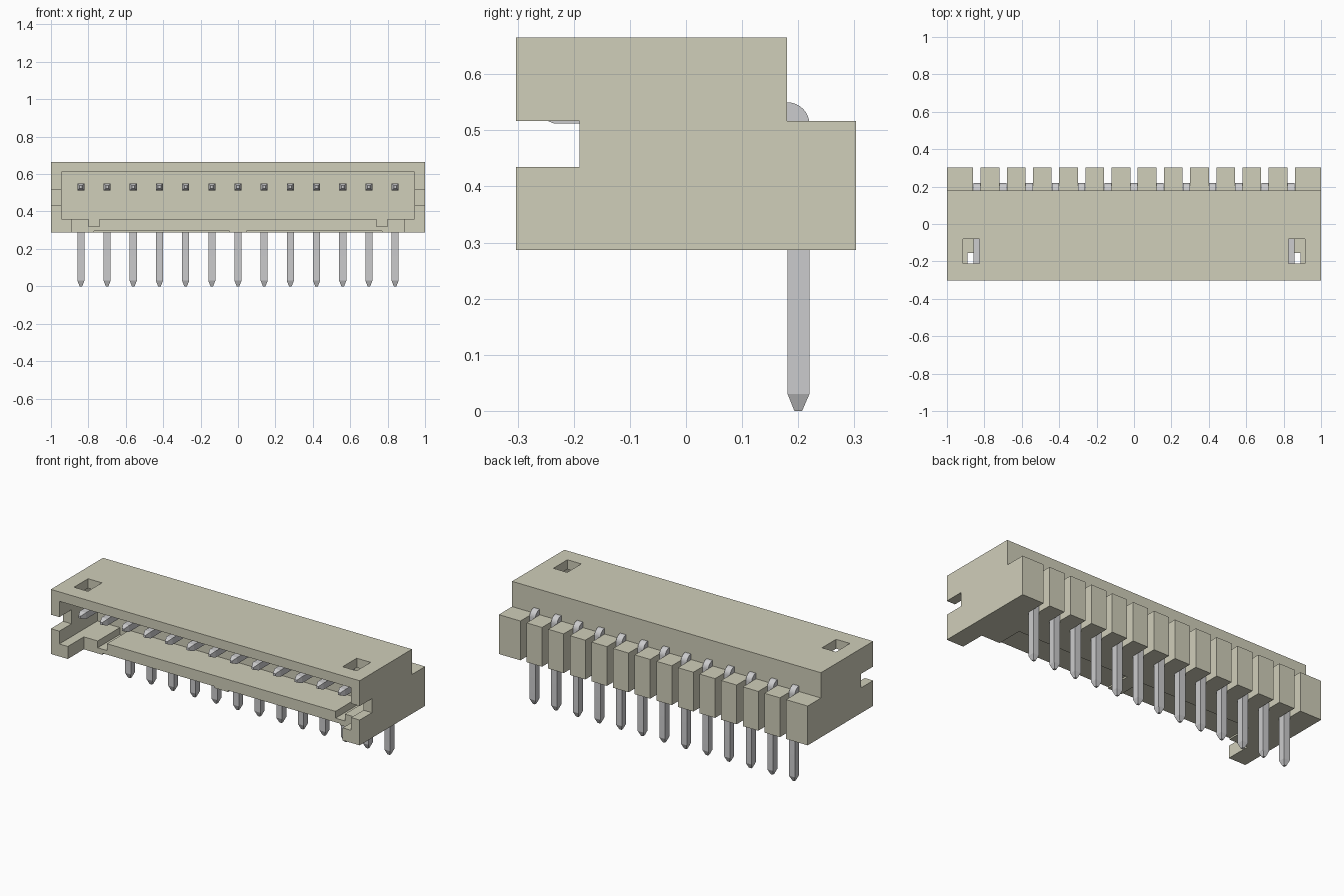
import bpy, bmesh, math

cube = bpy.data.objects.get("Cube")
if cube:
    bpy.data.objects.remove(cube, do_unlink=True)


def material(name, rgb, metallic=0.0):
    m = bpy.data.materials.new(name)
    m.use_nodes = True
    m.diffuse_color = (*rgb, 1)
    m.node_tree.nodes["Principled BSDF"].inputs["Base Color"].default_value = (*rgb, 1)
    return m


BEIGE = material("beige plastic", (0.63, 0.62, 0.49))
GREY = material("pin grey", (0.60, 0.60, 0.61))


def new_object(name, bm, mat=None):
    bmesh.ops.recalc_face_normals(bm, faces=bm.faces)
    mesh = bpy.data.meshes.new(name)
    bm.to_mesh(mesh)
    bm.free()
    if mat:
        mesh.materials.append(mat)
    ob = bpy.data.objects.new(name, mesh)
    bpy.context.collection.objects.link(ob)
    return ob


def activate(ob):
    bpy.ops.object.select_all(action='DESELECT')
    ob.select_set(True)
    bpy.context.view_layer.objects.active = ob


def cut(ob, boxes):
    """Subtract separate boxes given as (x0, x1, y0, y1, z0, z1)."""
    bm = bmesh.new()
    for x0, x1, y0, y1, z0, z1 in boxes:
        verts = bmesh.ops.create_cube(bm, size=1)["verts"]
        for v in verts:
            v.co = (x1 if v.co.x > 0 else x0, y1 if v.co.y > 0 else y0, z1 if v.co.z > 0 else z0)
    cutter = new_object("cutter", bm)
    cutter.hide_render = True
    mod = ob.modifiers.new("cut", 'BOOLEAN')
    mod.operation = 'DIFFERENCE'
    mod.solver = 'EXACT'
    mod.object = cutter
    activate(ob)
    bpy.ops.object.modifier_apply(modifier=mod.name)
    bpy.data.objects.remove(cutter, do_unlink=True)


def both_sides(x0, x1, *rest):
    return [(x0, x1, *rest), (-x1, -x0, *rest)]


PIN_X = [(i - 6) * 0.14 for i in range(13)]

# Housing: stepped side profile extruded along x
profile = [(-0.303, 0.287), (0.303, 0.287), (0.303, 0.517),
           (0.18, 0.517), (0.18, 0.665), (-0.303, 0.665)]
bm = bmesh.new()
face = bm.faces.new([bm.verts.new((-1, y, z)) for y, z in profile])
ext = bmesh.ops.extrude_face_region(bm, geom=[face])
bmesh.ops.translate(bm, vec=(2, 0, 0),
                    verts=[g for g in ext["geom"] if isinstance(g, bmesh.types.BMVert)])
housing = new_object("housing", bm, BEIGE)

# Mating cavity, set-back floor, open side notches
cut(housing, [(-0.945, 0.945, -0.4, 0.05, 0.36, 0.61)])
cut(housing, [(-0.89, 0.89, -0.4, -0.155, 0.2, 0.4)])
cut(housing, [(-1.1, 1.1, -0.4, -0.19, 0.435, 0.517)])
# Keying channels in the floor, latch windows in the top
cut(housing, both_sides(0.74, 0.80, -0.2, 0.05, 0.32, 0.4))
cut(housing, both_sides(0.825, 0.915, -0.21, -0.08, 0.58, 0.7))
# Shallow relief under the floor, leaving a middle rib
cut(housing, both_sides(0.045, 0.77, -0.2, 0.0, 0.2, 0.296))
# Slots in the rear ledge for the pins
cut(housing, [(x - 0.02, x + 0.02, 0.18, 0.4, 0.2, 0.6) for x in PIN_X])

# Right-angle pin: square section swept round the bend, tapered tips
stations = [((0.193, 0), (0.207, 0), 0.007),
            ((0.181, 0.03), (0.22, 0.03), 0.019)]
for i in range(9):
    a = math.radians(90 * i / 8)
    c, s = math.cos(a), math.sin(a)
    stations.append(((0.18 + 0.001 * c, 0.511 + 0.001 * s),
                     (0.18 + 0.04 * c, 0.511 + 0.039 * s), 0.019))
stations += [((-0.235, 0.512), (-0.235, 0.55), 0.019),
             ((-0.265, 0.524), (-0.265, 0.538), 0.007)]
bm = bmesh.new()
rings = []
for (yi, zi), (yo, zo), w in stations:
    rings.append([bm.verts.new(p) for p in
                  ((-w, yi, zi), (w, yi, zi), (w, yo, zo), (-w, yo, zo))])
for a, b in zip(rings, rings[1:]):
    for k in range(4):
        bm.faces.new((a[k], a[(k + 1) % 4], b[(k + 1) % 4], b[k]))
bm.faces.new(rings[0])
bm.faces.new(rings[-1])
pin = new_object("pin_01", bm, GREY)
activate(pin)
bpy.ops.object.shade_smooth_by_angle(angle=math.radians(20))
pin.location.x = PIN_X[0]

# Row of pins sharing one mesh
for n, x in enumerate(PIN_X[1:], 2):
    copy = pin.copy()
    copy.name = f"pin_{n:02d}"
    copy.location.x = x
    bpy.context.collection.objects.link(copy)
